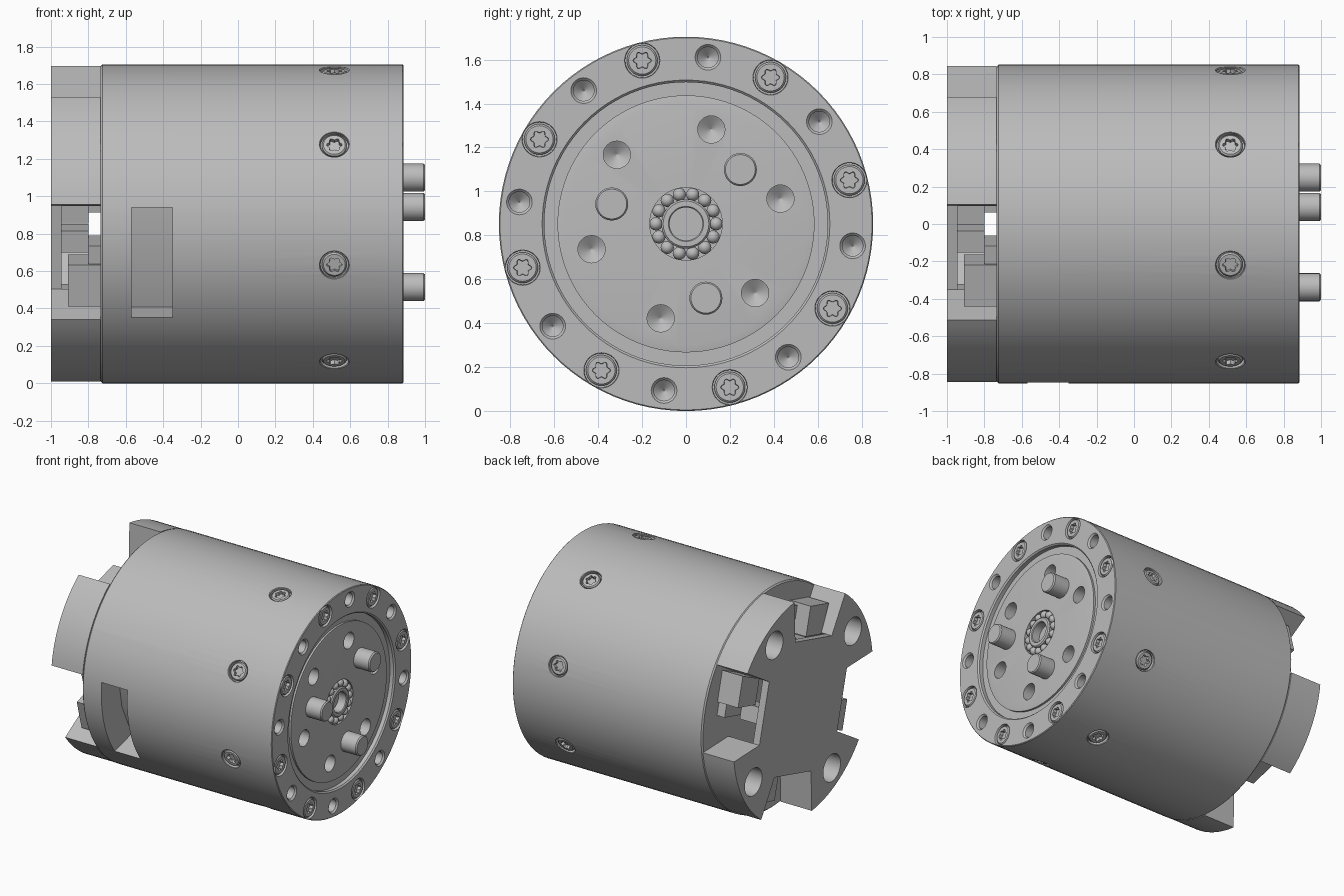
import bpy, bmesh
from math import sin, cos, tau, radians, asin, degrees
from mathutils import Matrix, Vector

if "Cube" in bpy.data.objects:
    bpy.data.objects.remove(bpy.data.objects["Cube"])

R = 0.852                       # body radius, also height of the axis
X = Vector((1, 0, 0))

steel = bpy.data.materials.new("plain_grey")
steel.use_nodes = True
steel.diffuse_color = (0.5, 0.5, 0.5, 1)
steel.node_tree.nodes["Principled BSDF"].inputs["Base Color"].default_value = (0.5, 0.5, 0.5, 1)


def polar(angle):
    return Vector((0, cos(radians(angle)), sin(radians(angle))))


def at(x, r=0, angle=0):
    return Vector((x, 0, R)) + polar(angle) * r


def frame(pos, axis=X):
    return Matrix.Translation(pos) @ axis.to_track_quat('Z', 'Y').to_matrix().to_4x4()


def finish(name, bm, matrix):
    bmesh.ops.recalc_face_normals(bm, faces=bm.faces)
    bm.transform(matrix)
    mesh = bpy.data.meshes.new(name)
    bm.to_mesh(mesh)
    bm.free()
    mesh.materials.append(steel)
    ob = bpy.data.objects.new(name, mesh)
    bpy.context.collection.objects.link(ob)
    return ob


def loft(bm, rings):
    """Closed skin through rings that have equal point counts."""
    loops = [[bm.verts.new(p) for p in ring] for ring in rings]
    n = len(loops[0])
    for a, b in zip(loops, loops[1:]):
        for i in range(n):
            j = (i + 1) % n
            bm.faces.new((a[i], a[j], b[j], b[i]))
    bm.faces.new(loops[0][::-1])
    bm.faces.new(loops[-1])


def circle(r, h, n, wave=0):
    return [((r + wave * cos(6 * tau * i / n)) * cos(tau * i / n),
             (r + wave * cos(6 * tau * i / n)) * sin(tau * i / n), h) for i in range(n)]


def lathe(name, profile, matrix, n=32):
    bm = bmesh.new()
    loft(bm, [circle(r, h, n) for r, h in profile])
    return finish(name, bm, matrix)


def prism(name, points, x0, x1, angle):
    """Extrude a (radial, tangential) outline along x, turned about the axis."""
    bm = bmesh.new()
    loft(bm, [[(x, r, t) for r, t in points] for x in (x0, x1)])
    return finish(name, bm, Matrix.Translation(at(0)) @ Matrix.Rotation(radians(angle), 4, 'X'))


def cut(target, cutters):
    """Subtract the joined cutters and remove them."""
    for i, c in enumerate(cutters):
        c.hide_render = True
        mod = target.modifiers.new("cut", 'BOOLEAN')
        mod.operation, mod.solver, mod.object = 'DIFFERENCE', 'EXACT', c
    with bpy.context.temp_override(object=target, active_object=target):
        for mod in list(target.modifiers):
            bpy.ops.object.modifier_apply(modifier=mod.name)
    for c in cutters:
        bpy.data.objects.remove(c)


def screw(name, matrix, r):
    """Button-headed screw with a six-lobed socket."""
    bm = bmesh.new()
    loft(bm, [circle(r, -0.035, 36), circle(r, -0.008, 36), circle(r - 0.008, 0, 36),
              circle(0.036, 0, 36, 0.006), circle(0.034, -0.025, 36, 0.006)])
    return finish(name, bm, matrix)


# Main body with stepped output face
body = lathe("body", [
    (0.02, -0.735), (0.842, -0.735), (R, -0.725), (R, 0.88), (R - 0.005, 0.885),
    (0.655, 0.885), (0.645, 0.875), (0.645, 0.845), (0.585, 0.845), (0.585, 0.86),
    (0.55, 0.866), (0.165, 0.866), (0.165, 0.8), (0.02, 0.8)], frame(at(0)), 96)

cutters = []
for k in range(8):
    a = 15 + 45 * k
    # Screw seats on the face and around the shell
    cutters.append(lathe("seat_cutter", [(0.078, -0.03), (0.078, -0.005), (0.09, 0.02)],
                         frame(at(0.885, 0.77, a))))
    cutters.append(lathe("seat_cutter", [(0.076, -0.03), (0.076, -0.006), (0.1, 0.025)],
                         frame(at(0.515, R, a), polar(a))))
    # Threaded holes between the face screws
    cutters.append(lathe("hole_cutter", [(0.003, -0.19), (0.047, -0.15), (0.047, -0.012),
                                         (0.07, 0.012)], frame(at(0.885, 0.765, a + 22.5))))
for k in range(6):
    cutters.append(lathe("hole_cutter", [(0.003, -0.13), (0.062, -0.09), (0.062, 0.02)],
                         frame(at(0.866, 0.445, 15 + 60 * k))))
# Side window
cutters.append(prism("window_cutter", [(1, -0.305), (1, 0.305), (0.58, 0.305),
                                       (0.63, 0.03), (0.6, -0.305)], -0.57, -0.35, 195))
cut(body, cutters)

for k in range(8):
    a = 15 + 45 * k
    screw("face_screw", frame(at(0.882, 0.77, a)), 0.07)
    screw("shell_screw", frame(at(0.515, R - 0.006, a), polar(a)), 0.066)

# Drive pins
for k in range(3):
    lathe("drive_pin", [(0.075, -0.05), (0.075, 0.125), (0.068, 0.134)],
          frame(at(0.866, 0.35, 45 + 120 * k)))

# Centre bearing: bored shaft and balls
lathe("bearing_shaft", [(0.112, -0.07), (0.112, 0), (0.104, 0.008), (0.08, 0.008),
                        (0.075, 0.002), (0.075, -0.06)], frame(at(0.866)), 48)
for k in range(14):
    bm = bmesh.new()
    bmesh.ops.create_uvsphere(bm, u_segments=16, v_segments=10, radius=0.03)
    finish("bearing_ball", bm, frame(at(0.845, 0.137, k * 360 / 14)))

# Rear mount: thin centre plate held by four lobes, with latch blocks in the gaps
corner = [(0.49, -0.23), (0.49, 0.23)]
outline = []
for k in range(4):
    c, s = (1, 0, -1, 0)[k], (0, 1, 0, -1)[k]
    outline += [(c * r - s * t, s * r + c * t) for r, t in corner]
prism("mount_plate", outline, -1, -0.945, 15)

start = degrees(asin(0.32 / R))
steps = 16
arc = [start + (90 - 2 * start) * i / steps for i in range(steps + 1)]
lobe_outline = [corner[1]] + [(0.85 * cos(radians(a)), 0.85 * sin(radians(a))) for a in arc]
lobe_outline.append((0.23, 0.49))
for k in range(4):
    a = 15 + 90 * k
    lobe = prism("mount_lobe", lobe_outline, -1, -0.735, a)
    cut(lobe, [lathe("bore_cutter", [(0.105, -0.1), (0.105, 0.2)],
                     frame(at(-1, 0.7, a + 45)))])
    prism("latch_block", [(0.48, 0.04), (0.7, 0.04), (0.7, 0.27), (0.48, 0.23)], -0.91, -0.73, a)
    prism("latch_base", [(0.46, -0.06), (0.68, -0.06), (0.68, 0.04), (0.46, 0.04)], -0.8, -0.73, a)
    prism("latch_tab", [(0.34, -0.09), (0.48, -0.09), (0.48, 0.03), (0.34, 0.03)], -0.945, -0.8, a)

# Smooth curved walls, keep edges crisp
for ob in bpy.context.view_layer.objects:
    if ob.type == 'MESH' and steel.name in ob.data.materials:
        bpy.ops.object.select_all(action='DESELECT')
        ob.select_set(True)
        bpy.context.view_layer.objects.active = ob
        bpy.ops.object.shade_smooth_by_angle(angle=radians(30))
